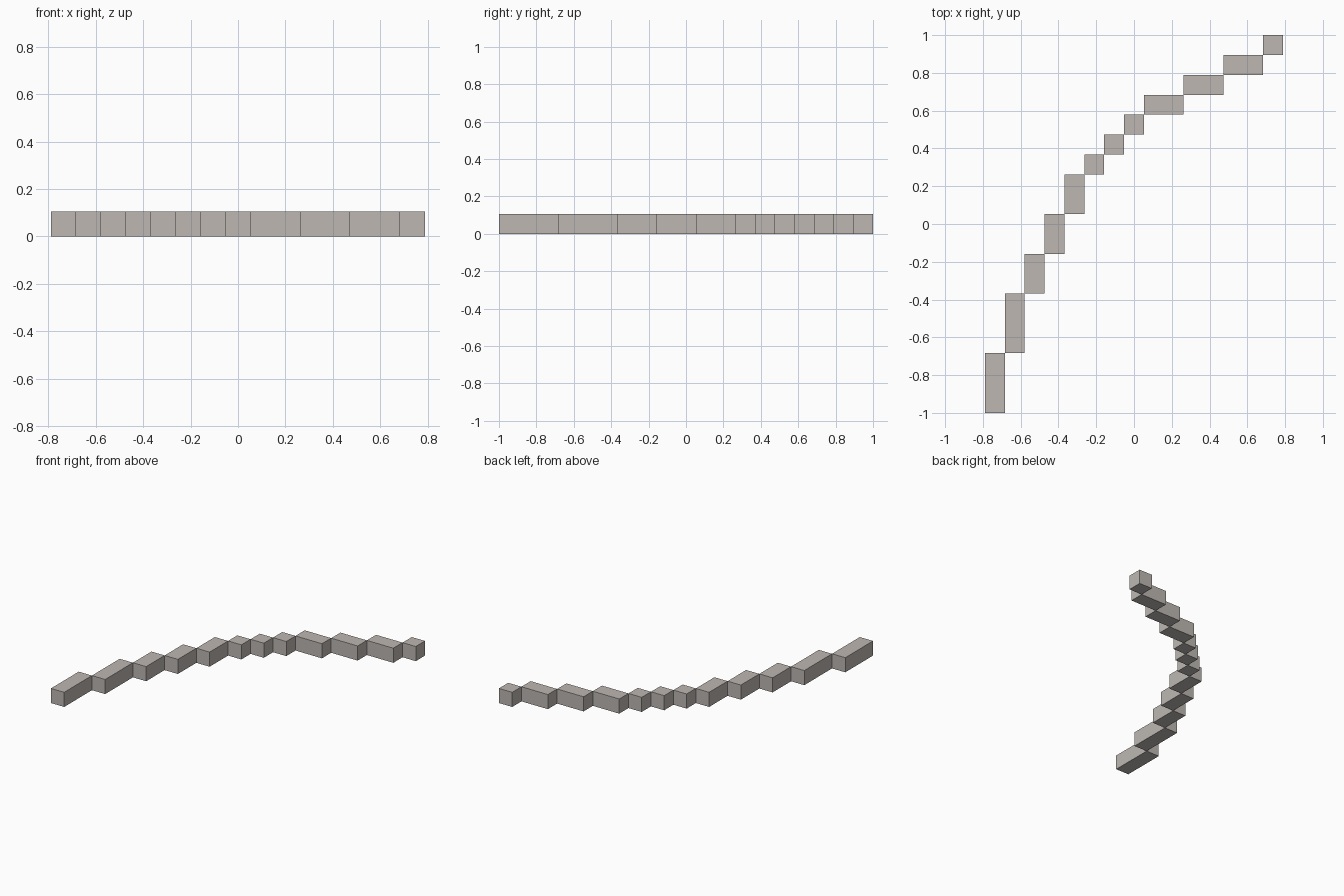
import bpy
import bmesh
from mathutils import Matrix, Vector

cube = bpy.data.objects.get("Cube")
if cube:
    bpy.data.objects.remove(cube, do_unlink=True)

# Warm grey stone
stone = bpy.data.materials.new("warm grey stone")
stone.use_nodes = True
color = (0.51, 0.475, 0.445, 1)
stone.diffuse_color = color
stone.node_tree.nodes["Principled BSDF"].inputs["Base Color"].default_value = color

UNIT = 2 / 19  # one block width


def block(name, corner, size):
    """Add a box from its low corner and size."""
    bm = bmesh.new()
    bmesh.ops.create_cube(bm, size=1)
    bm.transform(Matrix.Diagonal((*size, 1)))
    mesh = bpy.data.meshes.new(name)
    bm.to_mesh(mesh)
    bm.free()
    mesh.materials.append(stone)
    obj = bpy.data.objects.new(name, mesh)
    obj.location = corner + size / 2
    bpy.context.collection.objects.link(obj)


# Stepped wall arc: each run of blocks starts at the far corner of the last
runs = [(1, 3, 2), (1, 2, 3), (1, 1, 3), (2, 1, 3), (1, 1, 1)]  # width, depth, count
corner = Vector((-7.5 * UNIT, -1, 0))
number = 1
for width, depth, count in runs:
    for _ in range(count):
        size = Vector((width, depth, 1)) * UNIT
        block(f"wall_block_{number}", corner, size)
        corner = corner + Vector((size.x, size.y, 0))
        number += 1
